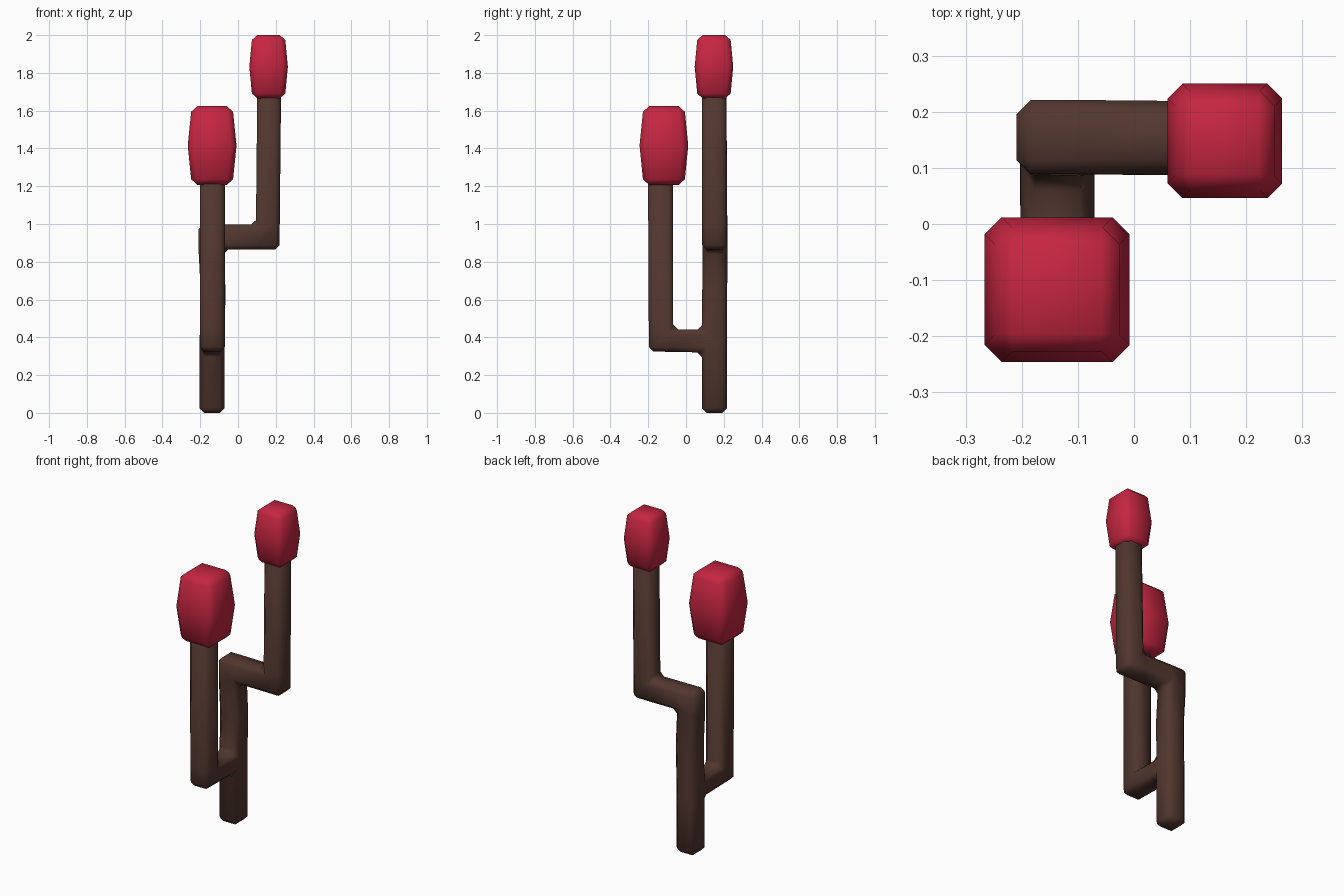
import bpy, bmesh, math
from mathutils import Vector

if "Cube" in bpy.data.objects:
    bpy.data.objects.remove(bpy.data.objects["Cube"])


def material(name, rgb):
    m = bpy.data.materials.new(name)
    m.diffuse_color = (*rgb, 1)
    m.use_nodes = True
    m.node_tree.nodes["Principled BSDF"].inputs["Base Color"].default_value = m.diffuse_color
    return m


BARK = material("dark brown bark", (0.084, 0.038, 0.028))
RED = material("crimson bud", (0.56, 0.019, 0.052))


def start(bm, c, hx, hy):
    """Thin base slab; returns its top face."""
    vs = [bm.verts.new((c[0] + sx * hx, c[1] + sy * hy, c[2]))
          for sx, sy in ((-1, -1), (1, -1), (1, 1), (-1, 1))]
    bm.faces.new(vs[::-1])
    top = [bm.verts.new(v.co + Vector((0, 0, 0.01))) for v in vs]
    for i in range(4):
        j = (i + 1) % 4
        bm.faces.new((vs[i], vs[j], top[j], top[i]))
    return bm.faces.new(top)


def place(face, c, h):
    """Move a rectangular face to centre c with half sizes h."""
    m = face.calc_center_median()
    for v in face.verts:
        v.co = [c[i] + (h[i] if v.co[i] > m[i] else -h[i]) for i in range(3)]


def grow(bm, face, c, h):
    """Extrude a face to a new rectangle."""
    f = bmesh.ops.extrude_discrete_faces(bm, faces=[face])["faces"][0]
    place(f, c, h)
    bm.normal_update()
    return f


def side(face, direction):
    """Side wall of the segment ending in face that looks along direction."""
    walls = {w for e in face.edges for w in e.link_faces if w is not face}
    return max(walls, key=lambda w: w.normal.dot(Vector(direction)))


def finish(bm, name, mat, width):
    bmesh.ops.recalc_face_normals(bm, faces=bm.faces)
    me = bpy.data.meshes.new(name)
    bm.to_mesh(me)
    bm.free()
    me.materials.append(mat)
    ob = bpy.data.objects.new(name, me)
    bpy.context.collection.objects.link(ob)
    bev = ob.modifiers.new("chamfer", "BEVEL")
    bev.width, bev.segments = width, 1
    bev.limit_method, bev.angle_limit = "ANGLE", math.radians(40)
    bpy.ops.object.select_all(action="DESELECT")
    ob.select_set(True)
    bpy.context.view_layer.objects.active = ob
    bpy.ops.object.modifier_apply(modifier=bev.name)
    bpy.ops.object.shade_smooth_by_angle(angle=math.radians(50))


# Trunk, going up through the two branching joints
R = 0.066
bm = bmesh.new()
f = start(bm, (-0.137, 0.151, 0), R, R)
place(f, (-0.137, 0.151, 0.32), (R, R, 0))
bm.normal_update()
f = grow(bm, f, (-0.136, 0.151, 0.44), (R, R, 0))
low_front = side(f, (0, -1, 0))
f = grow(bm, f, (-0.132, 0.152, 0.65), (R, R, 0))
f = grow(bm, f, (-0.143, 0.154, 0.865), (R, R, 0))
f = grow(bm, f, (-0.143, 0.155, 0.998), (R, R, 0))
high_right = side(f, (1, 0, 0))

# Upper branch: out to the right, then up
f = grow(bm, high_right, (0.095, 0.153, 0.93), (0, R, R))
f = grow(bm, f, (0.221, 0.151, 0.93), (0, R, R))
f = side(f, (0, 0, 1))
grow(bm, f, (0.165, 0.15, 1.70), (0.063, 0.064, 0))

# Lower branch: out to the front, then up
f = grow(bm, low_front, (-0.136, -0.068, 0.383), (R, 0, 0.06))
f = grow(bm, f, (-0.136, -0.197, 0.385), (R, 0, 0.06))
f = side(f, (0, 0, 1))
grow(bm, f, (-0.136, -0.135, 1.25), (R, R, 0))
finish(bm, "stem", BARK, 0.025)


# Buds: boxes bulging at mid height
def bud(name, x, y, z0, z1, end, mid, width):
    bm = bmesh.new()
    f = start(bm, (x, y, z0), end, end)
    place(f, (x, y, (z0 + z1) / 2), (mid, mid, 0))
    bm.normal_update()
    grow(bm, f, (x, y, z1), (end, end, 0))
    finish(bm, name, RED, width)


bud("large_bud", -0.137, -0.117, 1.207, 1.624, 0.108, 0.129, 0.03)
bud("small_bud", 0.162, 0.148, 1.665, 2.0, 0.086, 0.102, 0.026)
